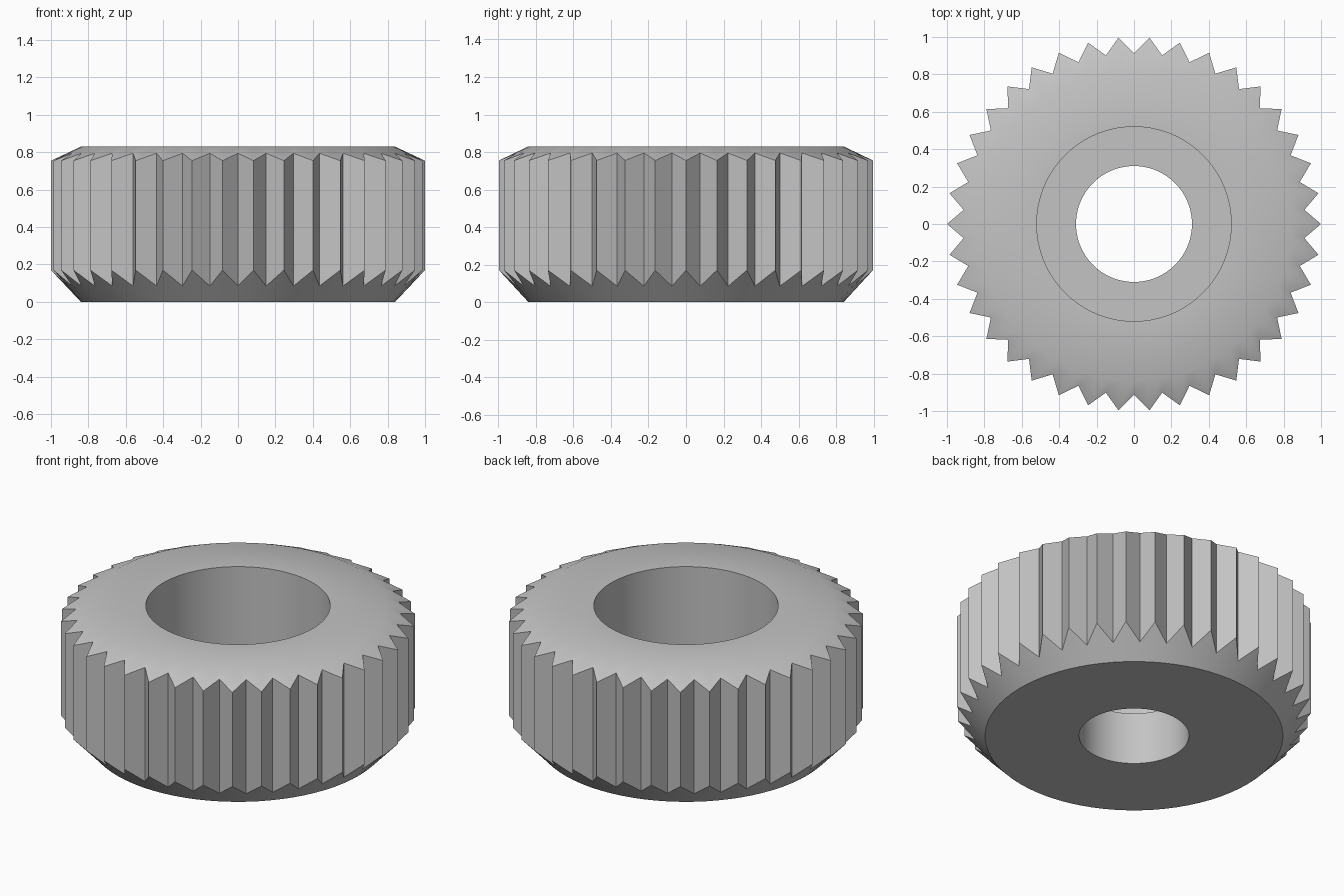
import bpy, bmesh, math

cube = bpy.data.objects.get("Cube")
if cube:
    bpy.data.objects.remove(cube, do_unlink=True)

TEETH = 38
SEGMENTS = TEETH * 2
HEIGHT = 0.83
FLAT_R, TIP_R, VALLEY_R = 0.84, 1.0, 0.914
BORE_R, RECESS_R, RECESS_Z = 0.31, 0.52, 0.325

# Plain grey material
grey = bpy.data.materials.new("plain grey")
grey.use_nodes = True
colour = (0.55, 0.55, 0.55, 1)
grey.diffuse_color = colour
grey.node_tree.nodes["Principled BSDF"].inputs["Base Color"].default_value = colour


def ring(bm, tip, valley=None):
    """Ring of vertices alternating between (radius, z) at tips and valleys."""
    pair = (tip, valley or tip)
    verts = []
    for i in range(SEGMENTS):
        r, z = pair[i % 2]
        a = math.tau * i / SEGMENTS
        verts.append(bm.verts.new((r * math.cos(a), r * math.sin(a), z)))
    return verts


# Closed section of the knurled wheel: bore, underside, teeth, top, recess
bm = bmesh.new()
rings = [
    ring(bm, (BORE_R, RECESS_Z)),
    ring(bm, (BORE_R, 0)),
    ring(bm, (FLAT_R, 0)),
    ring(bm, (TIP_R, 0.17), (VALLEY_R, 0.085)),
    ring(bm, (TIP_R, 0.755), (VALLEY_R, 0.795)),
    ring(bm, (FLAT_R, HEIGHT)),
    ring(bm, (RECESS_R, HEIGHT)),
    ring(bm, (RECESS_R, RECESS_Z)),
]
for lower, upper in zip(rings, rings[1:] + rings[:1]):
    for i in range(SEGMENTS):
        j = (i + 1) % SEGMENTS
        bm.faces.new((lower[i], lower[j], upper[j], upper[i]))
bmesh.ops.recalc_face_normals(bm, faces=bm.faces)

mesh = bpy.data.meshes.new("knurled_wheel")
bm.to_mesh(mesh)
bm.free()
mesh.materials.append(grey)
wheel = bpy.data.objects.new("knurled_wheel", mesh)
bpy.context.collection.objects.link(wheel)

# Smooth round surfaces, crisp teeth and rims
bpy.ops.object.select_all(action="DESELECT")
wheel.select_set(True)
bpy.context.view_layer.objects.active = wheel
bpy.ops.object.shade_smooth_by_angle(angle=math.radians(30))
